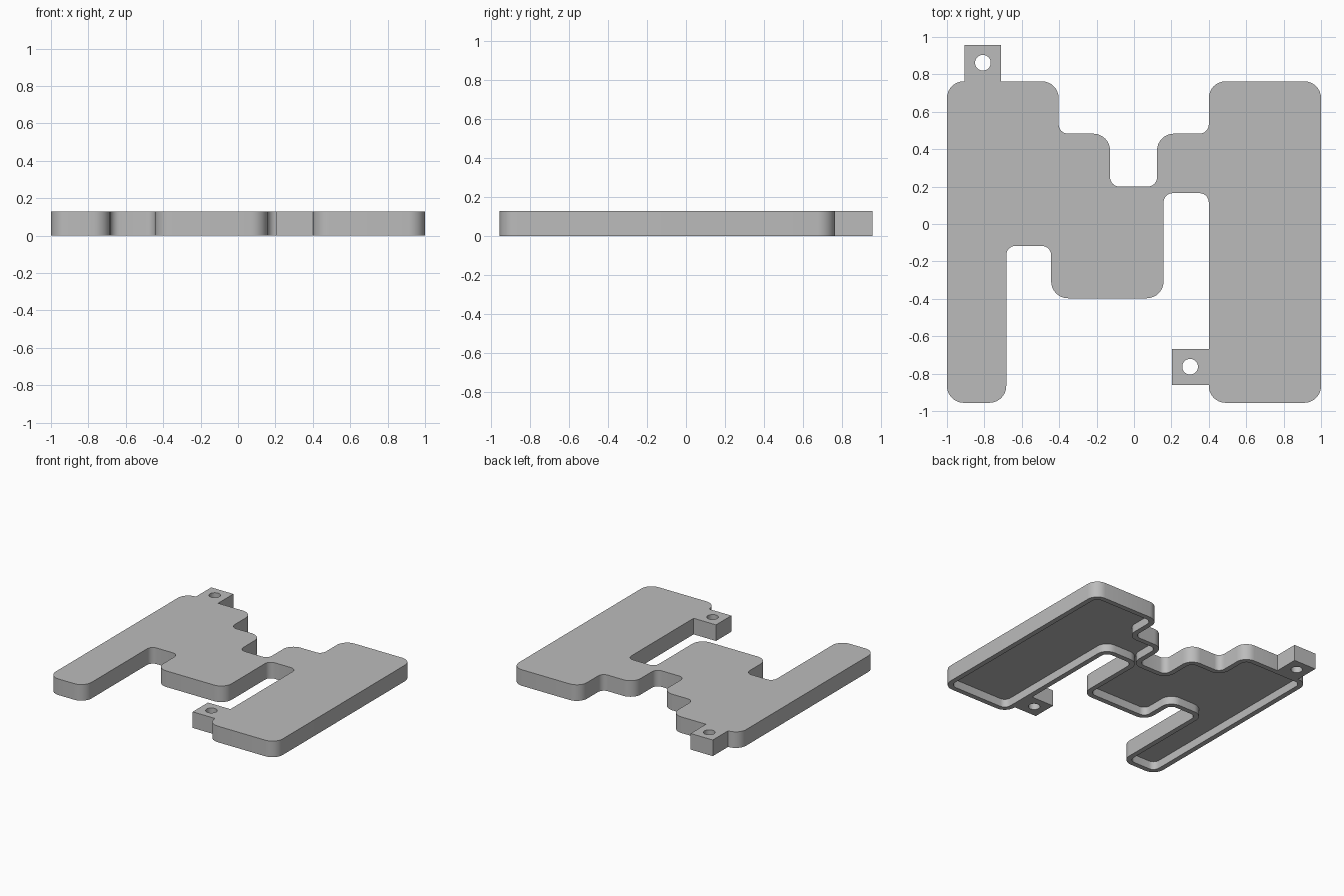
import bpy, bmesh, math
from mathutils import Vector

cube = bpy.data.objects.get("Cube")
if cube:
    bpy.data.objects.remove(cube, do_unlink=True)

HEIGHT, DEPTH, WALL = 0.128, 0.064, 0.04
BIG, SMALL = 0.09, 0.05          # convex and concave corner radii
STEPS = 8

# Outline of the plate, clockwise seen from above
body = [(-1, .763), (-.403, .763), (-.403, .483), (-.128, .483), (-.128, .2),
        (.123, .2), (.123, .483), (.4, .483), (.4, .763), (1, .763),
        (1, -.956), (.4, -.956), (.4, .165), (.158, .165), (.158, -.397),
        (-.443, -.397), (-.443, -.117), (-.683, -.117), (-.683, -.956), (-1, -.956)]
back_tab = [(-.905, .763), (-.905, .956), (-.71, .956), (-.71, .763)]
front_tab = [(.4, -.86), (.203, -.86), (.203, -.667), (.4, -.667)]
outline = body[:1] + back_tab + body[1:12] + front_tab + body[12:]


def corners(points):
    """Yield each corner with its incoming and outgoing directions."""
    pts = [Vector(p) for p in points]
    for i, p in enumerate(pts):
        yield p, (p - pts[i - 1]).normalized(), (pts[(i + 1) % len(pts)] - p).normalized()


def inset(points, width):
    return [p + width * Vector((a.y + b.y, -a.x - b.x)) for p, a, b in corners(points)]


def rounded(points, convex, concave, sharp=()):
    loop = []
    for p, a, b in corners(points):
        if any((p - Vector(s)).length < 1e-4 for s in sharp):
            loop.append(p)
            continue
        r = convex if a.cross(b) < 0 else concave
        centre = p + r * (b - a)
        for k in range(STEPS + 1):
            t = math.pi / 2 * k / STEPS
            loop.append(centre - r * math.cos(t) * b + r * math.sin(t) * a)
    return loop


def circle(x, y, r, n=32):
    return [Vector((x + r * math.cos(math.tau * k / n), y + r * math.sin(math.tau * k / n)))
            for k in range(n)]


bm = bmesh.new()


def wall(loop, low, high):
    """Upright wall along a closed loop; returns its lower and upper edges."""
    rings, edges = [], []
    for z in (low, high):
        ring = [bm.verts.new((p.x, p.y, z)) for p in loop]
        rings.append(ring)
        edges.append([bm.edges.new((ring[i - 1], ring[i])) for i in range(len(ring))])
    lo, hi = rings
    for i in range(len(loop)):
        bm.faces.new((lo[i - 1], lo[i], hi[i], hi[i - 1]))
    return edges


def fill(edges):
    bmesh.ops.triangle_fill(bm, edges=edges, use_beauty=True, normal=(0, 0, 1))


# Outer side, recessed underside and the two screw holes
outer = wall(rounded(outline, BIG, SMALL, back_tab + front_tab), 0, HEIGHT)
recess = wall(rounded(inset(body, WALL), BIG - WALL, SMALL + WALL), 0, DEPTH)
holes = [wall(circle(x, y, .042), 0, HEIGHT) for x, y in ((-.808, .862), (.3, -.763))]

fill(outer[1] + holes[0][1] + holes[1][1])                 # top
fill(outer[0] + recess[0] + holes[0][0] + holes[1][0])     # bottom rim
fill(recess[1])                                            # recess ceiling
bmesh.ops.recalc_face_normals(bm, faces=bm.faces[:])

mesh = bpy.data.meshes.new("cover_plate")
bm.to_mesh(mesh)
bm.free()
plate = bpy.data.objects.new("cover_plate", mesh)
bpy.context.collection.objects.link(plate)

# Plain grey material
grey = bpy.data.materials.new("plain_grey")
grey.use_nodes = True
colour = (0.5, 0.5, 0.5, 1)
grey.diffuse_color = colour
grey.node_tree.nodes["Principled BSDF"].inputs["Base Color"].default_value = colour
mesh.materials.append(grey)

bpy.ops.object.select_all(action='DESELECT')
plate.select_set(True)
bpy.context.view_layer.objects.active = plate
bpy.ops.object.shade_smooth_by_angle(angle=math.radians(30))
